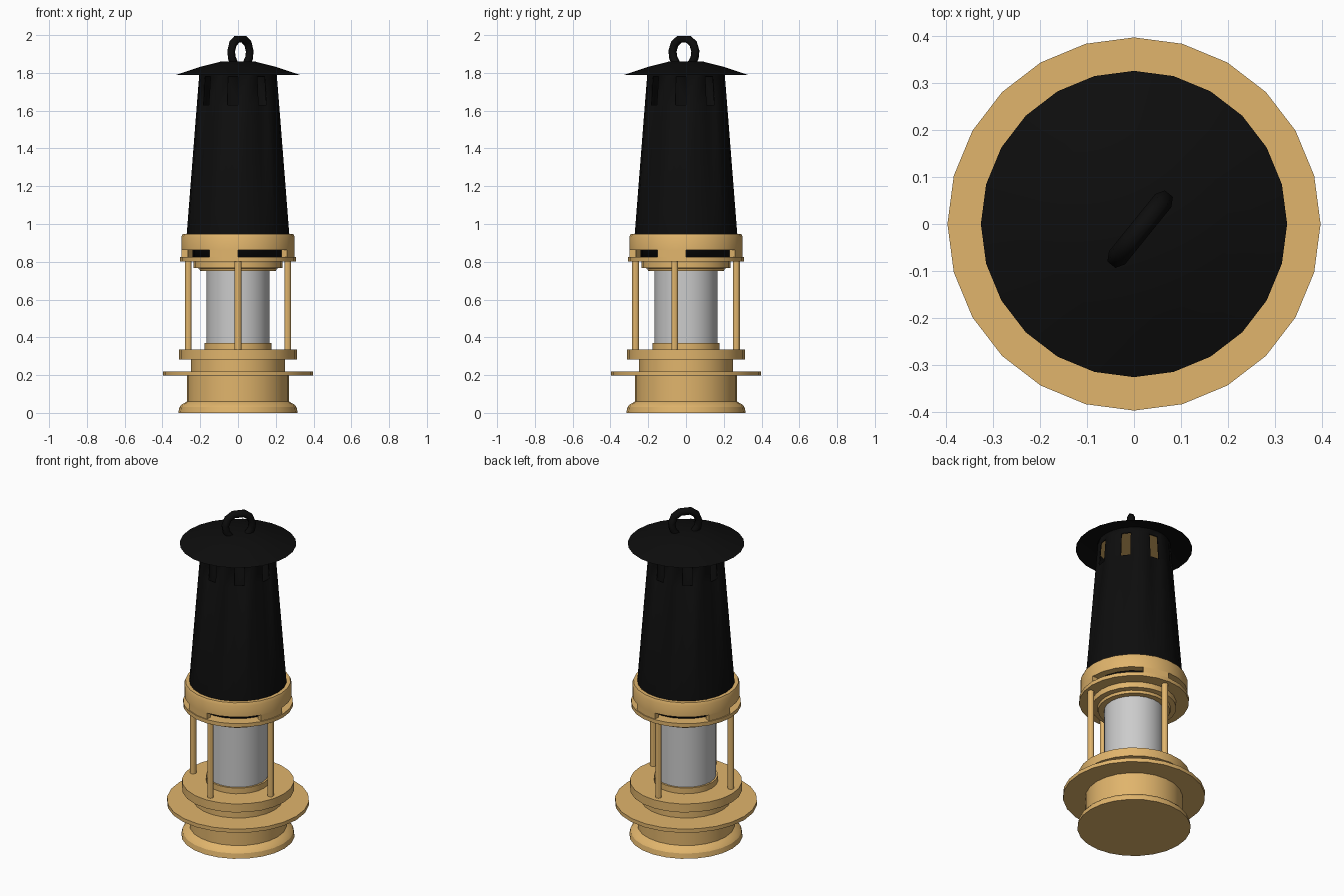
import bpy, bmesh, math
from mathutils import Vector

if "Cube" in bpy.data.objects:
    bpy.data.objects.remove(bpy.data.objects["Cube"])

SEGS = 24


def material(name, rgb):
    m = bpy.data.materials.new(name)
    m.diffuse_color = (*rgb, 1)
    m.use_nodes = True
    m.node_tree.nodes["Principled BSDF"].inputs["Base Color"].default_value = m.diffuse_color
    return m


BRASS = material("brass", (0.75, 0.46, 0.15))
BLACK = material("black_metal", (0.004, 0.004, 0.004))


def finish(obj, mat):
    if mat:
        obj.data.materials.append(mat)
    bpy.ops.object.select_all(action='DESELECT')
    obj.select_set(True)
    bpy.context.view_layer.objects.active = obj
    bpy.ops.object.shade_smooth_by_angle(angle=math.radians(25))
    return obj


def lathe(name, profile, mat, first=0, count=SEGS, closed=False, skip=None):
    """Turn an (r, z) profile about z in 15 degree steps, optionally only part of the way."""
    bm = bmesh.new()
    full = count == SEGS
    rings = []
    for r, z in profile:
        if r == 0:
            rings.append([bm.verts.new((0, 0, z))] * (count + 1))
            continue
        angles = [math.tau * (first + i) / SEGS for i in range(count if full else count + 1)]
        ring = [bm.verts.new((r * math.cos(a), r * math.sin(a), z)) for a in angles]
        rings.append(ring + ring[:1] if full else ring)
    if closed:
        rings.append(rings[0])
    for row, (lo, hi) in enumerate(zip(rings, rings[1:])):
        for i in range(count):
            if skip and skip(row, i):
                continue
            quad = list(dict.fromkeys((lo[i], lo[i + 1], hi[i + 1], hi[i])))
            bm.faces.new(quad)
    if closed and not full:
        for end in (0, -1):
            bm.faces.new([ring[end] for ring in rings[:-1]])
    bmesh.ops.recalc_face_normals(bm, faces=bm.faces)
    me = bpy.data.meshes.new(name)
    bm.to_mesh(me)
    bm.free()
    obj = bpy.data.objects.new(name, me)
    bpy.context.collection.objects.link(obj)
    return finish(obj, mat)


# Fuel base with wide disc and upper flange
lathe("base", [(0, 0), (0.316, 0), (0.31, 0.03), (0.298, 0.045), (0.27, 0.06), (0.27, 0.197),
               (0.396, 0.197), (0.396, 0.22), (0.25, 0.22), (0.25, 0.283),
               (0.312, 0.283), (0.312, 0.335), (0, 0.335)], BRASS)

# Glass cylinder with its lower and upper seats
lathe("glass", [(0, 0.34), (0.167, 0.34), (0.167, 0.76), (0, 0.76)], None)
lathe("glass_lower_seat", [(0.16, 0.33), (0.178, 0.33), (0.178, 0.37), (0.16, 0.37)],
      BRASS, closed=True)
lathe("glass_upper_seat", [(0.16, 0.75), (0.2, 0.75), (0.205, 0.765), (0.235, 0.768),
                           (0.235, 0.805), (0.16, 0.805)], BRASS, closed=True)

# Guard posts
for i, (x, y) in enumerate([(0, -0.267), (0, 0.267), (-0.263, -0.06), (0.263, -0.06)]):
    bpy.ops.mesh.primitive_cylinder_add(vertices=12, radius=0.018, depth=0.48,
                                        location=(x, y, 0.57))
    post = bpy.context.object
    post.name = f"guard_post_{i + 1}"
    finish(post, BRASS)

# Plate above the posts
lathe("upper_plate", [(0, 0.802), (0.306, 0.802), (0.306, 0.825), (0, 0.825)], BRASS)

# Collar, raised on four feet to leave air slots
lathe("collar", [(0.255, 0.862), (0.3, 0.862), (0.3, 0.93), (0.293, 0.947), (0.255, 0.947)],
      BRASS, closed=True)
for k in range(4):
    lathe(f"collar_foot_{k + 1}", [(0.265, 0.822), (0.3, 0.822), (0.3, 0.864), (0.265, 0.864)],
          BRASS, first=-2 + 6 * k, count=2, closed=True)

# Tapered hood, every third panel open near the top as a vent
hood = lathe("hood", [(0.24, 0.82), (0.24, 0.93), (0.272, 0.94), (0.218, 1.63),
                      (0.206, 1.78), (0.204, 1.82)],
             BLACK, skip=lambda row, i: row == 3 and i % 3 == 2)
shell = hood.modifiers.new("thickness", 'SOLIDIFY')
shell.thickness = 0.008
shell.offset = -1

# Brass disc visible through the vents
lathe("vent_cap", [(0, 1.785), (0.197, 1.785), (0.197, 1.8), (0, 1.8)], BRASS)

# Sloping roof with a thin rim
lathe("roof", [(0, 1.815), (0.2, 1.815), (0.325, 1.79), (0.2, 1.832), (0.09, 1.86), (0, 1.86)], BLACK)

# Hanging loop, turned about 51 degrees
turn = math.radians(51)
path = [(-0.05, 1.845), (-0.073, 1.88), (-0.078, 1.915), (-0.063, 1.955), (-0.03, 1.978)]
path += [(-s, z) for s, z in reversed(path)]
curve = bpy.data.curves.new("hanging_loop", 'CURVE')
curve.dimensions = '3D'
curve.bevel_depth = 0.022
curve.bevel_resolution = 1
curve.use_fill_caps = True
spline = curve.splines.new('POLY')
spline.points.add(len(path) - 1)
for p, (s, z) in zip(spline.points, path):
    p.co = (0.013 + s * math.cos(turn), -0.011 + s * math.sin(turn), z, 1)
loop = bpy.data.objects.new("hanging_loop", curve)
bpy.context.collection.objects.link(loop)
curve.materials.append(BLACK)
